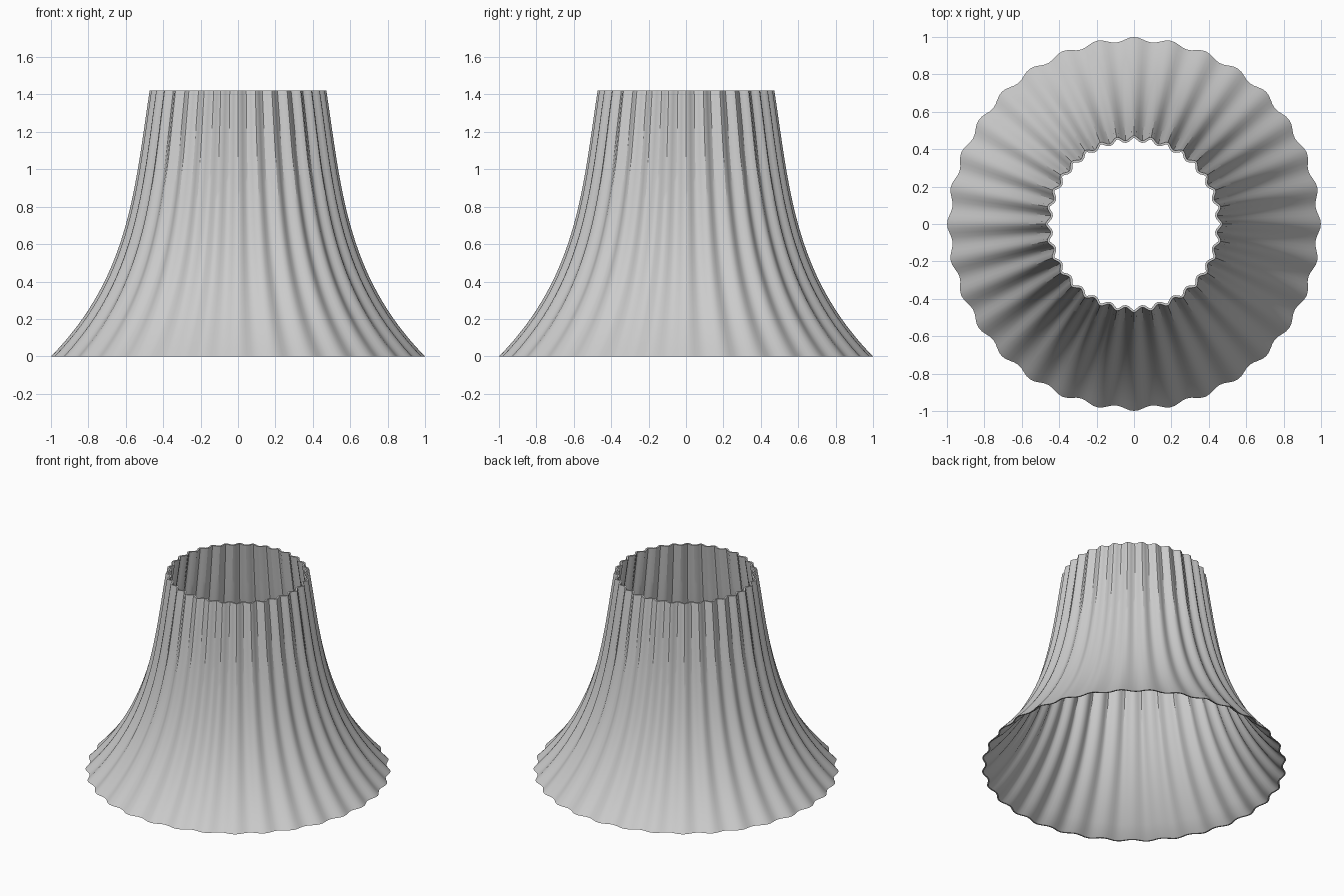
import bpy, bmesh, math
from mathutils import Vector
from mathutils.geometry import interpolate_bezier

cube = bpy.data.objects.get("Cube")
if cube:
    bpy.data.objects.remove(cube, do_unlink=True)

PLEATS = 32
STEPS = PLEATS * 8
DEPTH = 0.0125
ROWS = 32

# Plain grey shade material
grey = bpy.data.materials.new("shade_grey")
grey.use_nodes = True
colour = (0.6, 0.6, 0.6, 1)
grey.diffuse_color = colour
grey.node_tree.nodes["Principled BSDF"].inputs["Base Color"].default_value = colour

# Flared profile (radius, height), from wide bottom to narrow top
profile = interpolate_bezier(Vector((0.987, 0)), Vector((0.565, 0.43)),
                             Vector((0.54, 0.9)), Vector((0.46, 1.42)), ROWS)

# Pleated wall: each ring is a circle with a cosine ripple
bm = bmesh.new()
rings = []
for radius, height in profile:
    ring = []
    for i in range(STEPS):
        a = math.tau * i / STEPS
        r = radius + DEPTH * math.cos(PLEATS * a)
        ring.append(bm.verts.new((r * math.cos(a), r * math.sin(a), height)))
    rings.append(ring)
for low, high in zip(rings, rings[1:]):
    for i in range(STEPS):
        j = (i + 1) % STEPS
        bm.faces.new((low[i], low[j], high[j], high[i]))

mesh = bpy.data.meshes.new("pleated_lampshade")
bm.to_mesh(mesh)
bm.free()
mesh.materials.append(grey)
shade = bpy.data.objects.new("pleated_lampshade", mesh)
bpy.context.collection.objects.link(shade)

# Thin wall, grown inward
wall = shade.modifiers.new("wall", 'SOLIDIFY')
wall.thickness = 0.012
wall.offset = -1

bpy.ops.object.select_all(action='DESELECT')
shade.select_set(True)
bpy.context.view_layer.objects.active = shade
bpy.ops.object.modifier_apply(modifier="wall")

# Keep both rims flat and level
for v in shade.data.vertices:
    if v.co.z < 0.012:
        v.co.z = 0
    elif v.co.z > 1.408:
        v.co.z = 1.42
bpy.ops.object.shade_smooth_by_angle(angle=math.radians(30))
